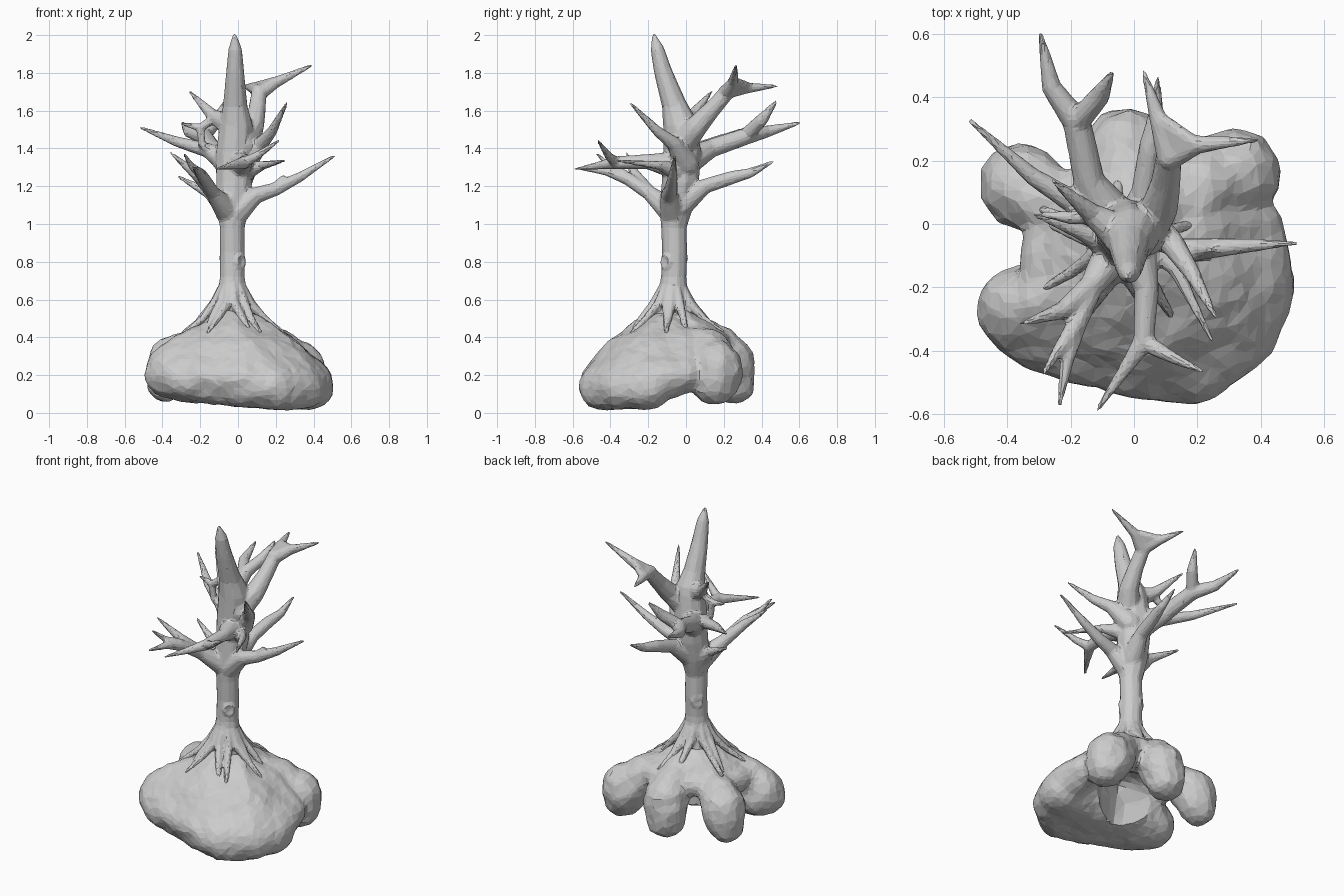
import bpy, bmesh, math, random
from mathutils import Vector, Matrix

random.seed(4)


def hull(bm, balls, seg=10):
    """Convex skin around a few balls (x, y, z, radius)."""
    part = bmesh.new()
    for x, y, z, r in balls:
        bmesh.ops.create_uvsphere(part, u_segments=seg, v_segments=seg // 2 + 1, radius=r,
                                  matrix=Matrix.Translation((x, y, z)))
    res = bmesh.ops.convex_hull(part, input=part.verts[:])
    junk = [g for g in res["geom_interior"] + res["geom_unused"] if isinstance(g, bmesh.types.BMVert)]
    bmesh.ops.delete(part, geom=list(set(junk)), context='VERTS')
    me = bpy.data.meshes.new("tmp")
    part.to_mesh(me)
    part.free()
    bm.from_mesh(me)
    bpy.data.meshes.remove(me)


def limb(bm, *balls):
    """Tapered tube through a chain of balls."""
    for a, b in zip(balls, balls[1:]):
        hull(bm, (a, b))


def link(bm, name):
    me = bpy.data.meshes.new(name)
    bm.to_mesh(me)
    bm.free()
    ob = bpy.data.objects.new(name, me)
    bpy.context.collection.objects.link(ob)
    return ob


def finish(bm, name, voxel, smooth, ratio, lump=0.0, cutter=None):
    ob = link(bm, name)
    m = ob.modifiers.new("fuse", 'REMESH')
    m.mode, m.voxel_size = 'VOXEL', voxel
    if cutter:
        m = ob.modifiers.new("hollow", 'BOOLEAN')
        m.operation, m.object = 'DIFFERENCE', cutter
    m = ob.modifiers.new("soften", 'SMOOTH')
    m.factor, m.iterations = 0.5, smooth
    if lump:
        tex = bpy.data.textures.new("lumps", 'CLOUDS')
        tex.noise_scale = 0.14
        m = ob.modifiers.new("lumps", 'DISPLACE')
        m.texture, m.strength, m.mid_level = tex, lump, 0.5
    m = ob.modifiers.new("facets", 'DECIMATE')
    m.ratio = ratio
    return ob


# Rock: solid front mass, sloping up to the trunk
rock = bmesh.new()
hull(rock, [(-0.36, -0.27, .21, .14), (-0.3, -0.36, .18, .11), (-0.3, -0.25, .32, .09),
            (0.2, -0.45, .13, .12), (0.34, -0.34, .14, .12), (0.395, -0.2, .14, .12),
            (0.0, -0.48, .18, .07), (0.05, -0.36, .31, .09), (0.22, -0.22, .35, .08),
            (-0.05, -0.15, .48, .07), (0.06, -0.1, .47, .06)], 14)
hull(rock, [(0.395, -0.2, .15, .115), (0.38, 0.0, .2, .09), (0.2, -0.02, .36, .09),
            (0.03, -0.08, .47, .06), (0.2, -0.2, .35, .09)], 14)
# Rock: roof joining the lobes around the trunk foot
hull(rock, [(-0.03, -0.07, .53, .06), (-0.22, -0.18, .39, .055), (-0.24, 0.02, .38, .055),
            (-0.02, 0.13, .43, .06), (0.15, 0.08, .40, .06)])
hull(rock, [(-0.3, -0.2, .33, .07), (-0.28, 0.03, .34, .06), (-0.08, -0.07, .43, .06)])
hull(rock, [(-0.26, 0.07, .35, .06), (-0.06, 0.18, .37, .07), (-0.03, 0.0, .45, .06)])
hull(rock, [(0.24, 0.12, .36, .07), (0.02, 0.19, .37, .07), (0.0, 0.0, .45, .06)])
# Rock: finger-like lobes curling over the hollow back
limb(rock, (-0.24, 0.05, .34, .10), (-0.34, 0.11, .275, .135), (-0.365, 0.13, .22, .13),
     (-0.38, 0.13, .17, .115))
limb(rock, (-0.02, 0.05, .40, .10), (-0.02, 0.17, .335, .13), (-0.015, 0.235, .25, .14),
     (-0.03, 0.25, .16, .12))
limb(rock, (0.1, 0.02, .37, .10), (0.22, 0.12, .315, .125), (0.32, 0.16, .23, .145),
     (0.34, 0.15, .17, .13))
# Hollow under the back, used only as a cutter
cave = bmesh.new()
hull(cave, [(-0.2, -0.03, .2, .09), (-0.02, -0.1, .24, .11), (0.13, -0.03, .2, .1),
            (0.0, 0.06, .21, .09), (0.0, -0.02, -.05, .16)], 14)
cave = link(cave, "hollow_cutter")
cave.hide_render = True
cave.hide_set(True)
finish(rock, "rock_base", 0.016, 7, 0.13, 0.03, cave)

# Trunk
tree = bmesh.new()
limb(tree, (-0.03, -0.07, .46, .12), (-0.03, -0.07, .54, .105), (-0.03, -0.07, .62, .083),
     (-0.03, -0.065, .72, .068), (-0.03, -0.06, .85, .068), (-0.03, -0.065, .98, .068),
     (-0.03, -0.05, 1.1, .09), (-0.02, -0.03, 1.22, .1), (-0.02, -0.02, 1.38, .1),
     (-0.01, -0.03, 1.52, .092), (-0.015, -0.06, 1.62, .068), (-0.015, -0.12, 1.8, .05),
     (-0.015, -0.15, 1.92, .038), (-0.018, -0.17, 2.0, .01))

# Roots gripping the rock
for i in range(13):
    a = i * math.tau / 13 + random.uniform(-.15, .15)
    c, s = math.cos(a), math.sin(a)
    e = random.uniform(.22, .29)
    w = random.uniform(-.04, .04)
    limb(tree, (-.03 + .045 * c, -.07 + .045 * s, .68, .024),
         (-.03 + .10 * c, -.07 + .10 * s, .58, .024),
         (-.03 + .17 * c - w * s, -.07 + .17 * s + w * c, .50, .020),
         (-.03 + e * c - 2 * w * s, -.07 + e * s + 2 * w * c, .425, .014))

# Bark knots on the trunk
for x, y, z in ((0.012, -0.105, .80), (-0.068, -0.02, .82)):
    d = Vector((x + .03, y + .065, 0)).normalized()
    u = Vector((-d.y, d.x, 0))
    ring = []
    for k in range(9):
        t = k * math.tau / 8
        p = Vector((x, y, z)) + u * .028 * math.cos(t) + Vector((0, 0, .034 * math.sin(t)))
        ring.append((p.x, p.y, p.z, .013))
    limb(tree, *ring)

# Upper right back branch with its webbed fork
limb(tree, (0.02, -0.03, 1.42, .08), (0.08, 0.05, 1.51, .06), (0.10, 0.13, 1.60, .048),
     (0.11, 0.21, 1.69, .042), (0.2, 0.25, 1.75, .03), (0.39, 0.265, 1.84, .008))
limb(tree, (0.11, 0.21, 1.70, .04), (0.08, 0.32, 1.72, .03), (0.03, 0.48, 1.73, .008))
hull(tree, [(0.11, 0.2, 1.69, .035), (0.2, 0.25, 1.76, .022), (0.07, 0.34, 1.725, .022)])
# Right front branch, rising
limb(tree, (0.03, 0.0, 1.32, .07), (0.12, -0.06, 1.42, .04), (0.18, -0.15, 1.49, .028),
     (0.258, -0.295, 1.64, .008))
# Right branch
limb(tree, (-0.01, -0.07, 1.06, .07), (0.09, -0.09, 1.15, .045), (0.2, -0.08, 1.185, .036),
     (0.33, -0.07, 1.25, .026), (0.51, -0.06, 1.36, .008))
limb(tree, (0.19, -0.08, 1.185, .03), (0.24, -0.08, 1.25, .012))
# Thin right front branch
limb(tree, (0.04, -0.05, 1.28, .05), (0.13, -0.14, 1.31, .024), (0.245, -0.365, 1.335, .008))
# Front branch with its fork
limb(tree, (0.0, -0.05, 1.31, .075), (0.04, -0.2, 1.33, .04), (0.03, -0.37, 1.325, .034),
     (-0.03, -0.46, 1.31, .022), (-0.115, -0.585, 1.29, .008))
limb(tree, (0.03, -0.37, 1.325, .03), (0.1, -0.41, 1.36, .022), (0.215, -0.465, 1.44, .008))
# Low back branch
limb(tree, (-0.01, -0.03, 1.1, .07), (0.03, 0.1, 1.2, .04), (0.05, 0.24, 1.245, .036),
     (0.07, 0.34, 1.27, .026), (0.075, 0.46, 1.33, .008))
# Back left branch with its fork
limb(tree, (-0.05, 0.0, 1.33, .08), (-0.14, 0.13, 1.4, .05), (-0.18, 0.32, 1.465, .045),
     (-0.26, 0.43, 1.49, .032), (-0.295, 0.6, 1.535, .009))
limb(tree, (-0.18, 0.32, 1.47, .04), (-0.11, 0.4, 1.55, .034), (-0.07, 0.475, 1.645, .01))
# Left back branch
limb(tree, (-0.04, 0.0, 1.32, .07), (-0.16, 0.05, 1.39, .04), (-0.32, 0.15, 1.435, .028),
     (-0.515, 0.325, 1.51, .008))
# Upper left branch and the loop hanging under it
limb(tree, (-0.03, -0.04, 1.52, .07), (-0.13, 0.03, 1.57, .035), (-0.255, 0.135, 1.70, .008))
limb(tree, (-0.12, 0.02, 1.56, .024), (-0.2, 0.02, 1.51, .022), (-0.19, 0.02, 1.42, .02),
     (-0.12, 0.02, 1.36, .025))
limb(tree, (-0.2, 0.02, 1.51, .022), (-0.29, 0.03, 1.53, .009))
# Left branches
limb(tree, (-0.05, -0.07, 1.08, .07), (-0.15, -0.03, 1.16, .03), (-0.315, 0.03, 1.25, .008))
limb(tree, (-0.05, -0.07, 1.06, .07), (-0.13, -0.19, 1.16, .04), (-0.22, -0.27, 1.26, .03),
     (-0.355, -0.315, 1.375, .008))
# Left front branch with its fork
limb(tree, (-0.13, -0.19, 1.16, .038), (-0.18, -0.31, 1.24, .034), (-0.21, -0.42, 1.28, .024),
     (-0.235, -0.57, 1.295, .008))
limb(tree, (-0.19, -0.33, 1.26, .03), (-0.24, -0.4, 1.3, .02), (-0.285, -0.47, 1.37, .008))
finish(tree, "tree", 0.0095, 3, 0.16)
